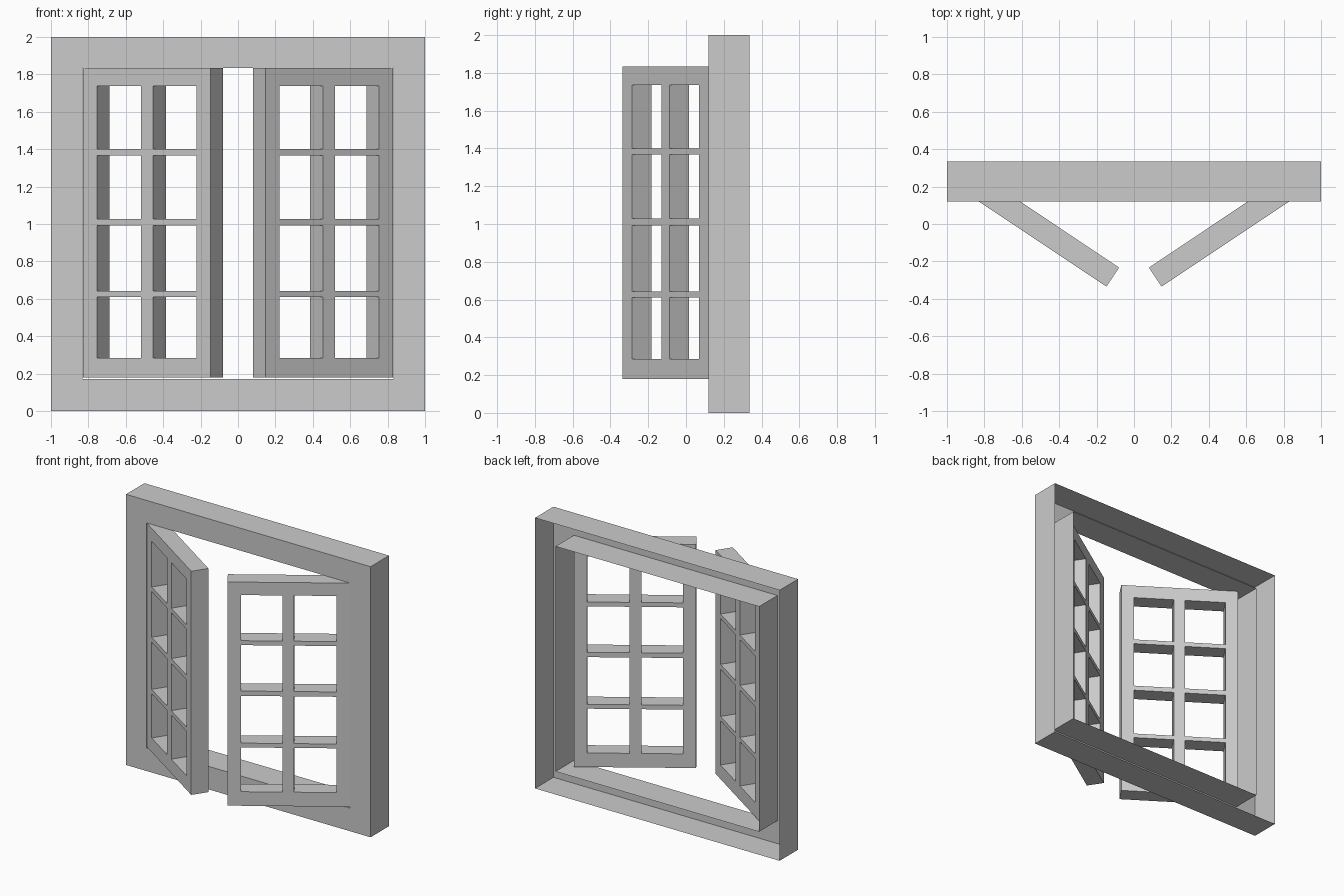
import bpy, bmesh, math

if "Cube" in bpy.data.objects:
    bpy.data.objects.remove(bpy.data.objects["Cube"])


def lattice(name, xs, zs, depth, close_back):
    """Panel in the local XZ plane; odd/odd cells are holes, edges are pulled back along +y."""
    bm = bmesh.new()
    grid = [[bm.verts.new((x, 0, z)) for z in zs] for x in xs]
    for i in range(len(xs) - 1):
        for j in range(len(zs) - 1):
            if i % 2 and j % 2:
                continue
            bm.faces.new((grid[i][j], grid[i + 1][j], grid[i + 1][j + 1], grid[i][j + 1]))
    if close_back:
        ret = bmesh.ops.extrude_face_region(bm, geom=bm.faces[:], use_keep_orig=True)
    else:
        rim = [e for e in bm.edges if e.is_boundary]
        ret = bmesh.ops.extrude_edge_only(bm, edges=rim)
    moved = [g for g in ret["geom"] if isinstance(g, bmesh.types.BMVert)]
    bmesh.ops.translate(bm, verts=moved, vec=(0, depth, 0))
    bmesh.ops.recalc_face_normals(bm, faces=bm.faces[:])
    mesh = bpy.data.meshes.new(name)
    bm.to_mesh(mesh)
    bm.free()
    obj = bpy.data.objects.new(name, mesh)
    bpy.context.collection.objects.link(obj)
    return obj


# Outer frame: front face with outer and inner walls, open at the back
frame = lattice("window_frame", [-1, -0.832, 0.832, 1], [0, 0.17, 1.834, 2], 0.215, False)
frame.location.y = 0.12

# Left sash, swung open about its hinge corner
sash_x = [0, 0.09, 0.373, 0.452, 0.73, 0.82]
sash_z = [0.18, 0.284, 0.611, 0.643, 0.992, 1.028, 1.367, 1.4, 1.737, 1.833]
sash = lattice("window_sashes", sash_x, sash_z, 0.123, True)
sash.location = (-0.83, 0.12, 0)
sash.rotation_euler.z = -math.radians(33.7)

# Right sash mirrored across the frame centre
mirror = sash.modifiers.new("mirror", "MIRROR")
mirror.mirror_object = frame
mirror.use_mirror_merge = False
